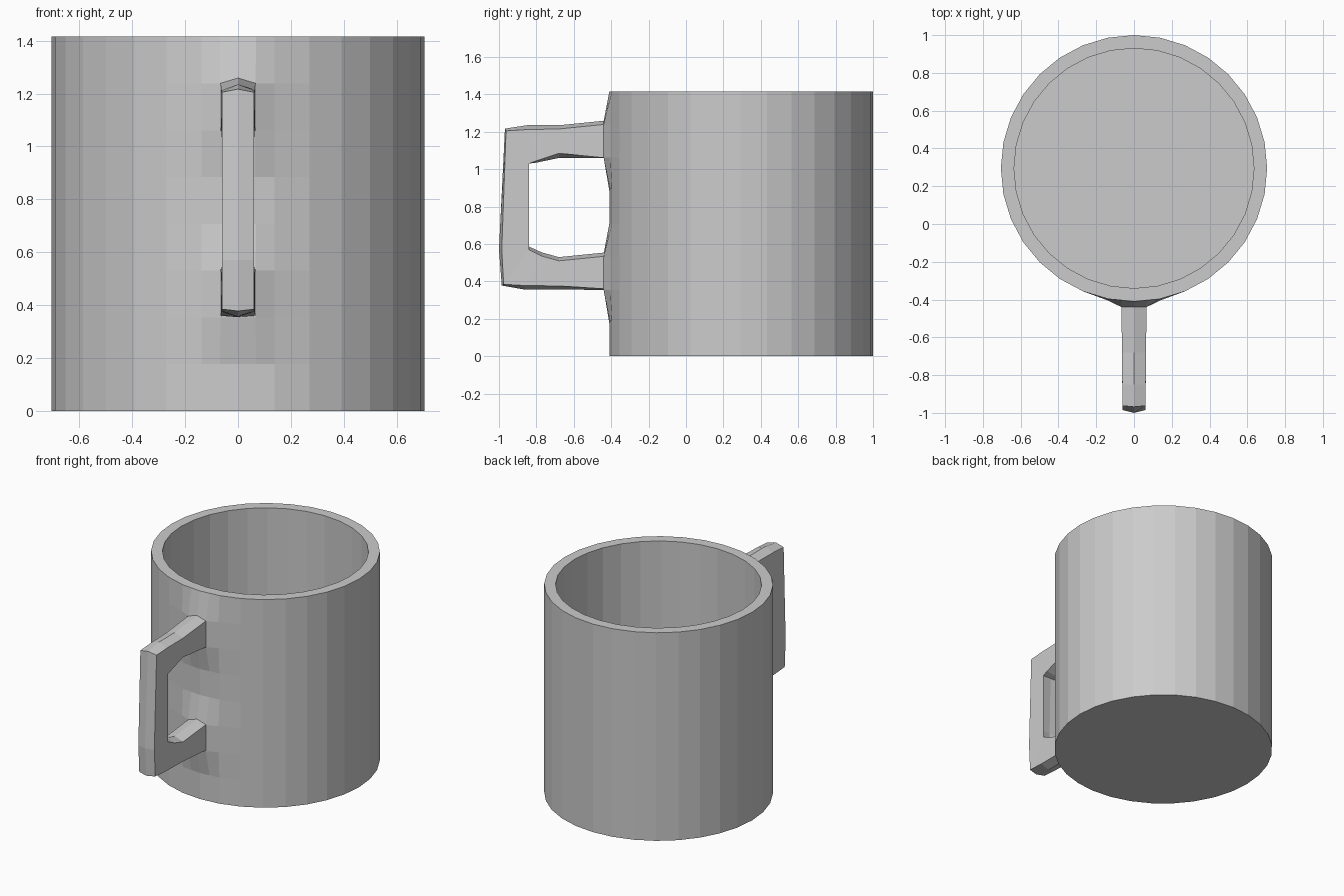
import bpy, bmesh, math

cube = bpy.data.objects.get("Cube")
if cube:
    bpy.data.objects.remove(cube, do_unlink=True)

RADIUS, INNER, HEIGHT, FLOOR = 0.705, 0.635, 1.415, 0.07
CENTRE_Y, SIDES, ROWS = 0.295, 32, 8

grey = bpy.data.materials.new("light grey")
grey.use_nodes = True
colour = (0.6, 0.6, 0.6, 1)
grey.diffuse_color = colour
grey.node_tree.nodes["Principled BSDF"].inputs["Base Color"].default_value = colour


def finish(name, bm):
    bmesh.ops.recalc_face_normals(bm, faces=bm.faces)
    mesh = bpy.data.meshes.new(name)
    bm.to_mesh(mesh)
    bm.free()
    mesh.materials.append(grey)
    obj = bpy.data.objects.new(name, mesh)
    bpy.context.collection.objects.link(obj)
    return obj


def bridge(bm, a, b):
    n = len(a)
    for i in range(n):
        j = (i + 1) % n
        bm.faces.new((a[i], a[j], b[j], b[i]))


# Rim outline: a regular polygon with the two front sides split in half
def outline(radius):
    points = []
    for i in range(SIDES):
        a, b = (math.tau * k / SIDES - math.pi / 2 for k in (i, i + 1))
        p = (radius * math.cos(a), CENTRE_Y + radius * math.sin(a))
        q = (radius * math.cos(b), CENTRE_Y + radius * math.sin(b))
        points.append(p)
        if i in (0, SIDES - 1):
            points.append(((p[0] + q[0]) / 2, (p[1] + q[1]) / 2))
    return points


def ring(bm, radius, z):
    return [bm.verts.new((x, y, z)) for x, y in outline(radius)]


# Cup: outer wall in rows, rim, inner wall and floor
bm = bmesh.new()
rings = [ring(bm, RADIUS, HEIGHT * r / ROWS) for r in range(ROWS + 1)]

# Draw the wall out to meet the handle roots
for r in (2, 3, 6, 7):
    for v in rings[r]:
        if v.co.y < 0 and abs(v.co.x) < 0.1:
            on_ridge = abs(v.co.x) < 0.01
            v.co.y = -0.44
            if not on_ridge:
                v.co.x = math.copysign(0.066, v.co.x)
            elif r in (3, 7):
                v.co.z += 0.02
        elif v.co.y < 0 and abs(v.co.x) < 0.2:
            v.co.y = -0.405

rings += [ring(bm, INNER, HEIGHT), ring(bm, INNER, FLOOR)]
for lower, upper in zip(rings, rings[1:]):
    bridge(bm, lower, upper)
bm.faces.new(rings[0])
bm.faces.new(rings[-1])
finish("cup", bm)

# Handle: six-sided sections, each as (y, z) of
# outer edge, outer ridge, inner edge, inner ridge, then half width
sections = [
    ((-.43, 1.24), (-.43, 1.26), (-.43, 1.06), (-.43, 1.06), .066),
    ((-.68, 1.215), (-.68, 1.235), (-.68, 1.085), (-.68, 1.06), .064),
    ((-.85, 1.212), (-.85, 1.235), (-.8, 1.045), (-.8, 1.035), .062),
    ((-.962, 1.205), (-.968, 1.217), (-.84, 1.03), (-.84, 1.03), .061),
    ((-.985, .57), (-1.0, .57), (-.84, .62), (-.85, .62), .06),
    ((-.975, .385), (-.985, .378), (-.84, .57), (-.848, .59), .06),
    ((-.86, .378), (-.86, .356), (-.77, .535), (-.77, .555), .062),
    ((-.68, .376), (-.68, .356), (-.68, .51), (-.68, .53), .064),
    ((-.43, .36), (-.43, .355), (-.43, .535), (-.43, .555), .066),
]
bm = bmesh.new()
loops = []
for edge, ridge, in_edge, in_ridge, w in sections:
    corners = [(w, edge), (0, ridge), (-w, edge),
               (-w, in_edge), (0, in_ridge), (w, in_edge)]
    loops.append([bm.verts.new((x, *yz)) for x, yz in corners])
for a, b in zip(loops, loops[1:]):
    bridge(bm, a, b)
bm.faces.new(loops[0])
bm.faces.new(loops[-1])
finish("handle", bm)
